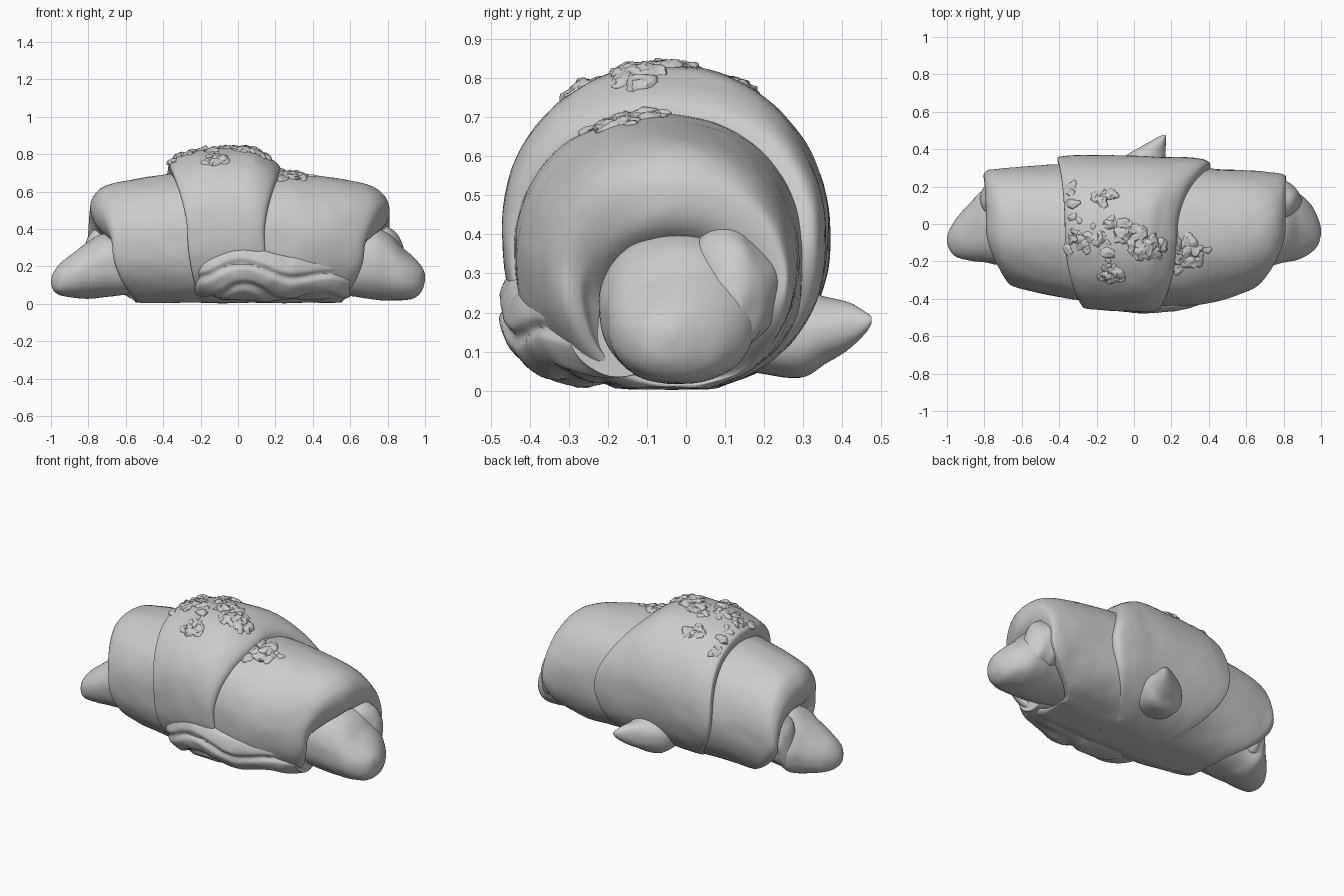
import bpy, bmesh, math, random
from mathutils import Vector, Matrix, noise

random.seed(4)
SEG = 96


def spline(a, b, c, d, t):
    return [0.5 * (2 * q + (r - p) * t + (2 * p - 5 * q + 4 * r - s) * t * t
                   + (3 * q - p - 3 * r + s) * t ** 3) for p, q, r, s in zip(a, b, c, d)]


def finish(bm, name):
    bmesh.ops.recalc_face_normals(bm, faces=bm.faces)
    me = bpy.data.meshes.new(name)
    bm.to_mesh(me)
    bm.free()
    ob = bpy.data.objects.new(name, me)
    bpy.context.collection.objects.link(ob)
    bpy.ops.object.select_all(action='DESELECT')
    ob.select_set(True)
    bpy.context.view_layer.objects.active = ob
    bpy.ops.object.shade_smooth_by_angle(angle=math.radians(42))
    return ob


def loft(name, rings, bump=0.007, low=2.3, steps=6, swap=False, crease=0.0):
    """Skin of slanted dough rings: x at front, top, back, bottom, then y range, z range."""
    rings = [(r[0],) * 4 + tuple(r[1:]) if len(r) == 5 else r for r in rings]
    fine = []
    for i in range(len(rings) - 1):
        q = [rings[max(0, min(len(rings) - 1, i + k))] for k in (-1, 0, 1, 2)]
        fine += [spline(*q, s / steps) for s in range(steps)]
    fine.append(rings[-1])
    bm = bmesh.new()
    loops = []
    for xf, xt, xb, xo, y0, y1, z0, z1 in fine:
        loop = []
        for k in range(SEG):
            a = math.tau * k / SEG
            c, s = math.cos(a), math.sin(a)
            w = abs(s) ** 1.6
            x = (xf if c < 0 else xb) * (1 - w) + (xt if s > 0 else xo) * w
            e = 2 / (low if s < 0 else 2.05)
            u = math.copysign(abs(c) ** e, c)
            v = math.copysign(abs(s) ** e, s)
            p = Vector((x, (y0 + y1) / 2 + u * (y1 - y0) / 2, (z0 + z1) / 2 + v * (z1 - z0) / 2))
            n = noise.noise(p * 4.5) * bump + noise.noise(p * 13) * bump * 0.4
            # soft creases, arching up in the middle
            wave = p.z - .06 * math.exp(-((x - .02) / .14) ** 2) + .03 * noise.noise(p * 4)
            n -= crease * max(0, math.cos((wave - .02) * math.tau / .13)) ** 2
            p += Vector((0, c, s)) * n
            if p.z < 0.012:
                p.z = 0.006 + 0.006 * noise.noise(p * 6)
            if swap:
                p.x, p.y = p.y, p.x
            loop.append(bm.verts.new(p))
        loops.append(loop)
    for a, b in zip(loops, loops[1:]):
        for k in range(SEG):
            j = (k + 1) % SEG
            bm.faces.new((a[k], a[j], b[j], b[k]))
    bm.faces.new(loops[0])
    bm.faces.new(loops[-1])
    return finish(bm, name)


# Wide middle roll with recessed ends
roll = loft("middle_roll", [
    (-.57, -.62, -.62, -.50, -.19, .10, .06, .32),
    (-.61, -.74, -.73, -.53, -.24, .16, .03, .40),
    (-.655, -.79, -.80, -.545, -.27, .24, .02, .50),
    (-.67, -.765, -.79, -.545, -.31, .285, .01, .585),
    (-.63, -.68, -.72, -.52, -.335, .30, 0, .64),
    (-.45, -.38, .315, 0, .685),
    (-.20, -.42, .32, 0, .71),
    (.20, -.44, .32, 0, .71),
    (.40, -.42, .30, 0, .69),
    (.60, .66, .68, .52, -.36, .28, 0, .645),
    (.67, .775, .79, .55, -.32, .265, .01, .585),
    (.665, .81, .81, .55, -.27, .24, .02, .50),
    (.62, .78, .76, .53, -.24, .17, .03, .41),
    (.57, .64, .62, .50, -.19, .10, .06, .32)])

# Outer wrap around the centre, slanting towards the back right
band = loft("centre_wrap", [
    (-.25, -.34, -.39, -.18, -.39, .29, .03, .67),
    (-.27, -.37, -.41, -.20, -.44, .345, .006, .745),
    (-.24, -.335, -.38, -.17, -.455, .36, 0, .785),
    (-.12, -.18, -.20, -.08, -.468, .367, 0, .825),
    (0, .05, .15, .05, -.47, .36, 0, .832),
    (.10, .14, .32, .14, -.465, .355, 0, .80),
    (.14, .22, .40, .20, -.445, .335, .006, .74),
    (.13, .235, .41, .19, -.40, .28, .02, .66)])

# Tapered horns at both ends
loft("right_horn", [
    (.50, -.20, .14, .05, .35), (.70, -.225, .17, .03, .40), (.80, -.21, .18, .02, .375),
    (.88, -.19, .165, .02, .30), (.945, -.155, .105, .03, .24),
    (.985, -.11, .03, .07, .195), (1.0, -.055, -.025, .125, .16)])
loft("left_horn", [
    (-.50, -.20, .12, .05, .33), (-.70, -.22, .15, .04, .38), (-.80, -.205, .18, .03, .335),
    (-.88, -.195, .11, .035, .27), (-.95, -.175, .03, .045, .215),
    (-.985, -.14, -.03, .07, .17), (-1.0, -.10, -.07, .105, .13)])

# Pastry point sticking out at the back
loft("back_tip", [
    (.16, -.10, .15, .05, .18), (.29, -.10, .17, .03, .25), (.36, -.05, .168, .07, .24),
    (.42, .05, .168, .11, .225), (.46, .12, .17, .15, .20), (.475, .155, .167, .175, .187)],
    bump=.004, swap=True)

# Softly creased dough along the lower front
loft("front_fold", [
    (-.23, -.36, -.05, .05, .27), (-.19, -.425, -.05, .035, .335), (-.08, -.468, -.05, .02, .37),
    (.05, -.48, -.05, .015, .38), (.20, -.468, -.05, .012, .36), (.35, -.428, -.05, .012, .33),
    (.50, -.375, -.05, .015, .30), (.60, -.30, -.05, .04, .26)],
    bump=.012, low=2.0, steps=10, crease=.018)

# Crumpled dough where the horns leave the roll
for side, reach, label in ((1, 1, "right"), (-1, .55, "left")):
    loft(label + "_end_fold", [
        (side * (.74 + d * reach), y0, y1, z0, z1) for d, y0, y1, z0, z1 in (
            (-.08, .0, .19, .16, .42), (0, .02, .225, .12, .43), (.06, .03, .215, .11, .41),
            (.11, .05, .195, .10, .36), (.14, .08, .165, .12, .30), (.155, .11, .14, .17, .24))],
        bump=.03)

# Crumb topping dropped onto the surface
bpy.context.view_layer.update()


def crumbs(name, target, clusters):
    bm = bmesh.new()
    for cx, cy, spread, count in clusters:
        for _ in range(count):
            x, y = random.gauss(cx, spread), random.gauss(cy, spread)
            hit, p, n, _i = target.ray_cast(Vector((x, y, 2)), Vector((0, 0, -1)))
            if not hit or n.z < 0.3:
                continue
            r = random.uniform(.012, .034)
            m = (Matrix.Translation(p - n * r * .15) @ n.to_track_quat('Z', 'Y').to_matrix().to_4x4()
                 @ Matrix.Rotation(random.uniform(0, 6.28), 4, 'Z')
                 @ Matrix.Diagonal((r * 1.5, r, r * .6, 1)))
            for v in bmesh.ops.create_icosphere(bm, subdivisions=3, radius=1, matrix=m)['verts']:
                v.co += noise.noise_vector(v.co * 45) * r * .4
    return finish(bm, name)


crumbs("wrap_crumbs", band, [
    (-.02, -.07, .055, 26), (-.14, -.24, .04, 14), (.08, -.12, .04, 12), (-.15, .13, .025, 4),
    (-.27, -.12, .04, 7), (-.30, .10, .05, 4), (-.20, -.05, .05, 5)])
crumbs("roll_crumbs", roll, [(.27, -.13, .035, 11), (.22, -.24, .03, 7), (.32, -.17, .025, 4)])
